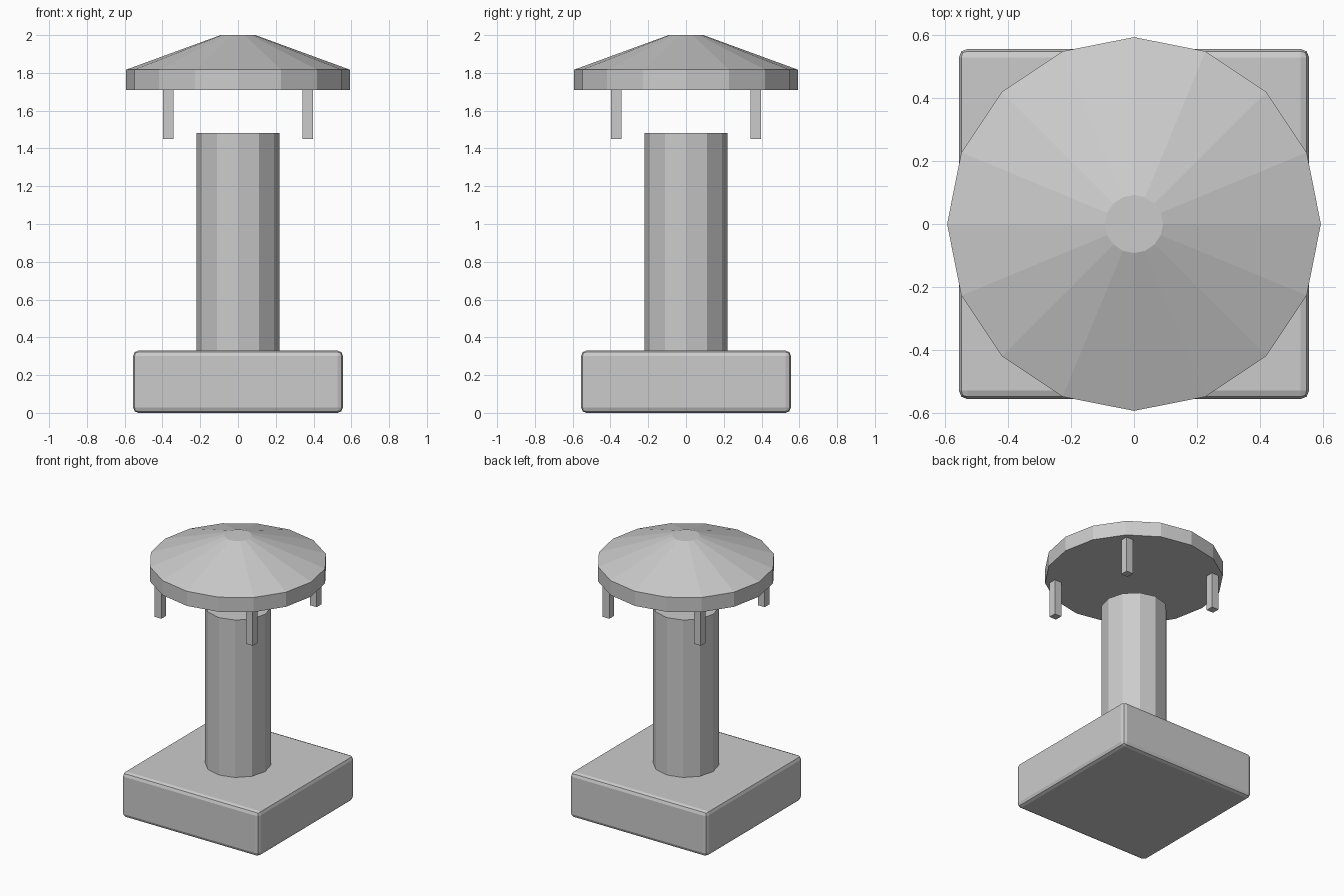
import bpy
import bmesh
import math

cube = bpy.data.objects.get("Cube")
if cube:
    bpy.data.objects.remove(cube, do_unlink=True)

# One plain grey for every part
grey = bpy.data.materials.new("light_grey")
grey.use_nodes = True
GREY = (0.6, 0.6, 0.6, 1.0)
grey.diffuse_color = GREY
grey.node_tree.nodes["Principled BSDF"].inputs["Base Color"].default_value = GREY


def finish(name, bm):
    bmesh.ops.recalc_face_normals(bm, faces=bm.faces)
    mesh = bpy.data.meshes.new(name)
    bm.to_mesh(mesh)
    bm.free()
    mesh.materials.append(grey)
    obj = bpy.data.objects.new(name, mesh)
    bpy.context.collection.objects.link(obj)
    return obj


def box(name, x, y, width, z0, z1):
    bm = bmesh.new()
    bmesh.ops.create_cube(bm, size=1)
    bmesh.ops.scale(bm, vec=(width, width, z1 - z0), verts=bm.verts)
    bmesh.ops.translate(bm, vec=(x, y, (z0 + z1) / 2), verts=bm.verts)
    return finish(name, bm)


def turned(name, sides, profile):
    """Stack rings of (radius, height) and close both ends."""
    bm = bmesh.new()
    rings = []
    for radius, z in profile:
        angles = [math.tau * i / sides for i in range(sides)]
        rings.append([bm.verts.new((radius * math.cos(a), radius * math.sin(a), z))
                      for a in angles])
    for low, high in zip(rings, rings[1:]):
        for i in range(sides):
            j = (i + 1) % sides
            bm.faces.new((low[i], low[j], high[j], high[i]))
    bm.faces.new(rings[0])
    bm.faces.new(rings[-1])
    return finish(name, bm)


# Square base with softened edges
base = box("base", 0, 0, 1.11, 0, 0.33)
bevel = base.modifiers.new("soft_edges", 'BEVEL')
bevel.width = 0.028
bevel.segments = 2

# Faceted column
turned("column", 12, [(0.22, 0.33), (0.22, 1.482)])

# Cap: short rim and a shallow cone with a flat top
turned("cap", 16, [(0.592, 1.71), (0.592, 1.817), (0.092, 2.0)])

# Four short posts hanging under the cap
for side, sx in (("left", 1), ("right", -1)):
    for end, sy in (("front", -1), ("back", 1)):
        box(f"{end}_{side}_post", sx * 0.37, sy * 0.37, 0.055, 1.45, 1.715)
